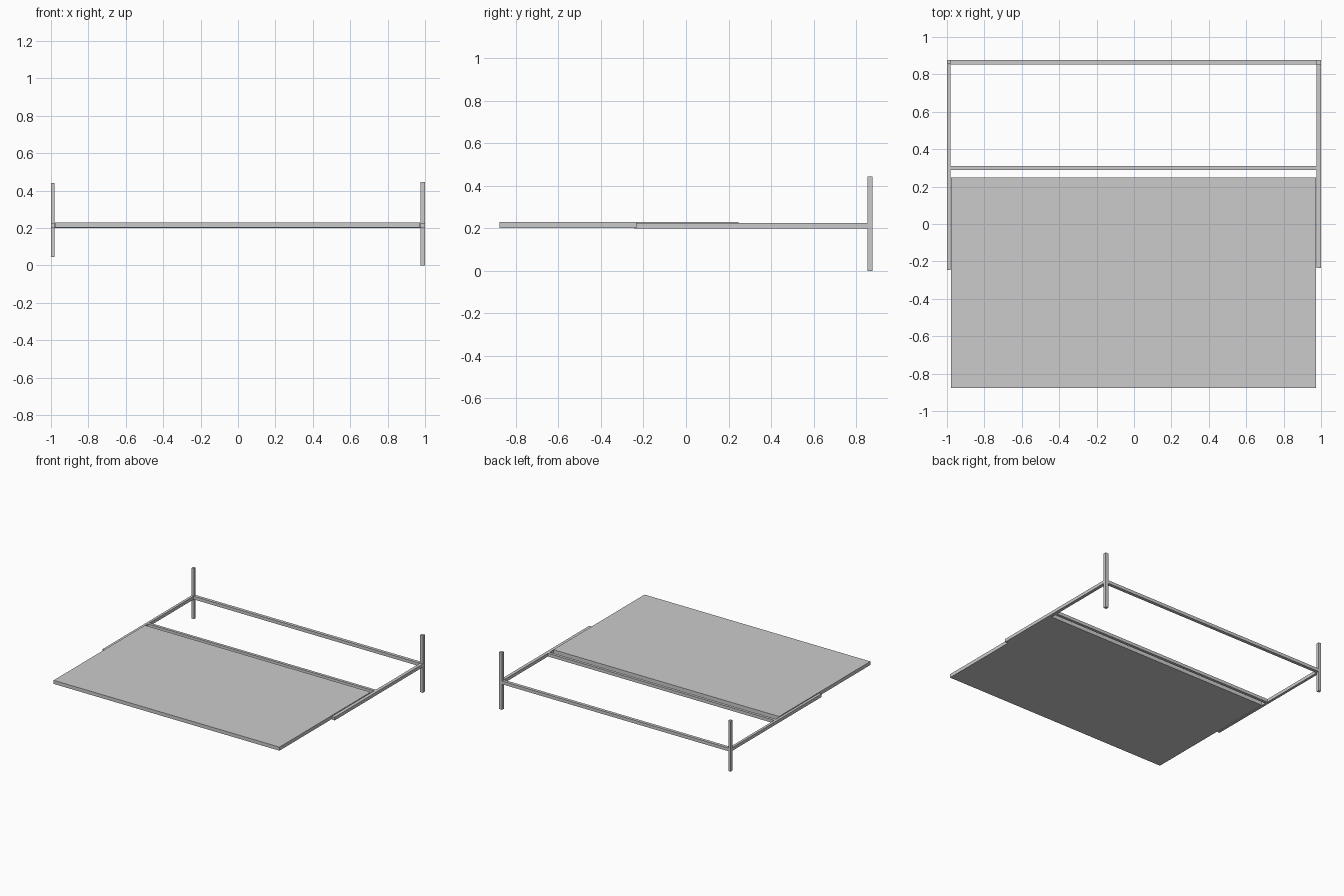
import bpy

if "Cube" in bpy.data.objects:
    bpy.data.objects.remove(bpy.data.objects["Cube"])


def box(name, x, y, z):
    """Box spanning the given (min, max) ranges."""
    bpy.ops.mesh.primitive_cube_add(size=1, location=[(a + b) / 2 for a, b in (x, y, z)])
    ob = bpy.context.object
    ob.name = name
    ob.scale = [b - a for a, b in (x, y, z)]
    bpy.ops.object.transform_apply(location=False, rotation=False, scale=True)
    return ob


LEFT, RIGHT = (-1.0, -0.98), (0.975, 1.0)
INNER = (LEFT[1], RIGHT[0])
BACK = (0.853, 0.878)
RAIL_Z = (0.2, 0.225)

# flat panel between the side rails
box("panel", (-0.978, 0.973), (-0.878, 0.248), (0.202, 0.23))

# back posts; the left one is slightly thinner and shorter
box("back_post_left", LEFT, (0.856, 0.878), (0.045, 0.44))
box("back_post_right", RIGHT, BACK, (0.0, 0.445))

# side rails running forward from the posts
box("side_rail_left", LEFT, (-0.245, BACK[0]), RAIL_Z)
box("side_rail_right", RIGHT, (-0.235, BACK[0]), RAIL_Z)

# bars joining the two sides
box("back_rail", INNER, BACK, RAIL_Z)
box("cross_bar", INNER, (0.288, 0.31), RAIL_Z)
